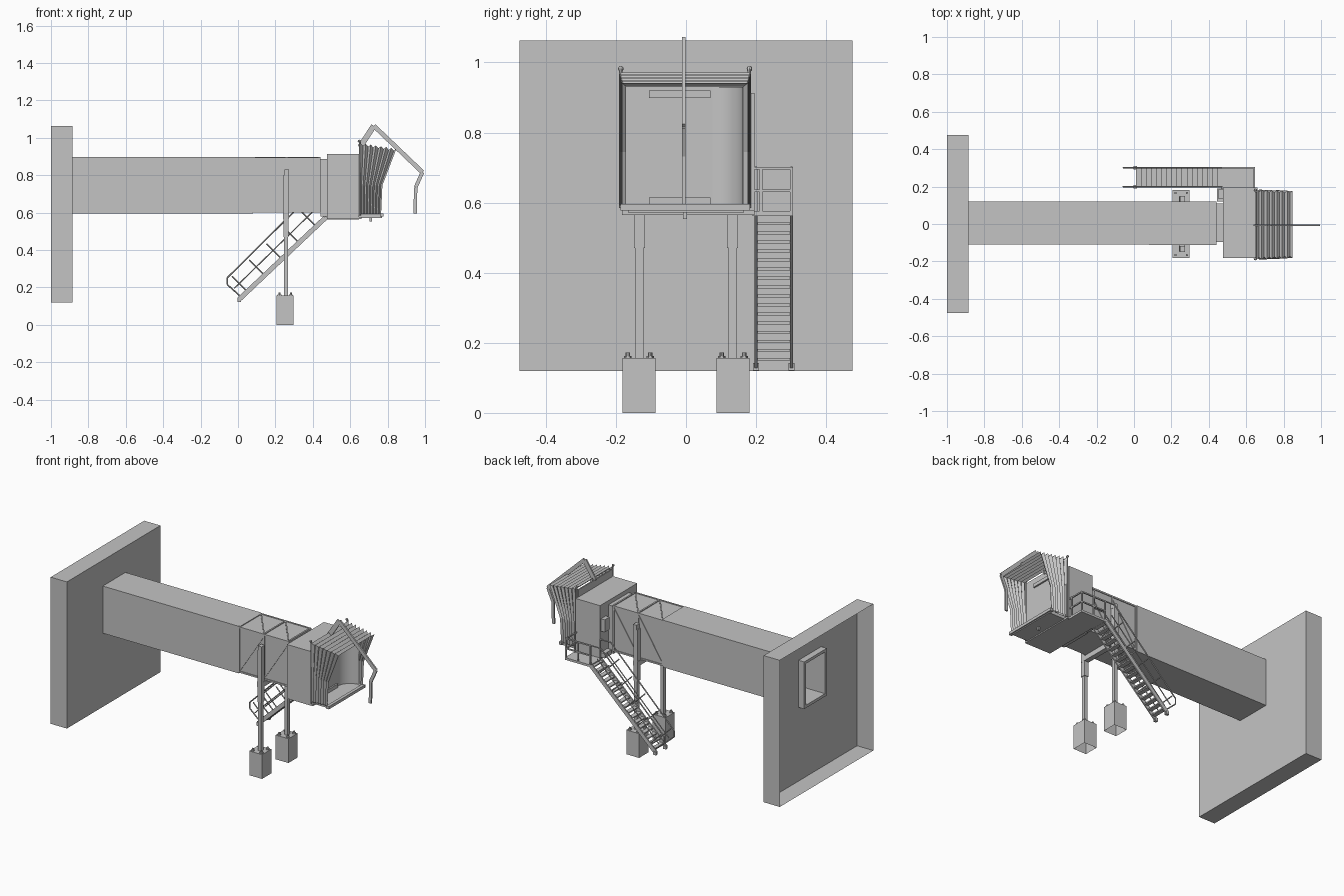
import bpy, bmesh, math
from mathutils import Vector, Matrix

if "Cube" in bpy.data.objects:
    bpy.data.objects.remove(bpy.data.objects["Cube"])

grey = bpy.data.materials.new("mid grey")
grey.diffuse_color = (0.55, 0.55, 0.55, 1)
grey.use_nodes = True
grey.node_tree.nodes["Principled BSDF"].inputs["Base Color"].default_value = grey.diffuse_color


def finish(name, bm, smooth=False):
    me = bpy.data.meshes.new(name)
    bm.to_mesh(me)
    bm.free()
    me.materials.append(grey)
    ob = bpy.data.objects.new(name, me)
    bpy.context.collection.objects.link(ob)
    if smooth:
        for p in me.polygons:
            p.use_smooth = True
    return ob


def add_box(bm, x0, x1, y0, y1, z0, z1, no_bottom=False):
    m = Matrix.Translation(((x0 + x1) / 2, (y0 + y1) / 2, (z0 + z1) / 2)) @ \
        Matrix.Diagonal((x1 - x0, y1 - y0, z1 - z0, 1))
    vs = bmesh.ops.create_cube(bm, size=1, matrix=m)["verts"]
    if no_bottom:
        fs = [f for f in {f for v in vs for f in v.link_faces}
              if f.calc_center_median().z < z0 + 1e-5]
        bmesh.ops.delete(bm, geom=fs, context='FACES_ONLY')


def add_bar(bm, p, q, w, h):
    """Rectangular bar from p to q."""
    p, q = Vector(p), Vector(q)
    rot = (q - p).to_track_quat('X', 'Z').to_matrix().to_4x4()
    m = Matrix.Translation((p + q) / 2) @ rot @ Matrix.Diagonal(((q - p).length, w, h, 1))
    bmesh.ops.create_cube(bm, size=1, matrix=m)


def add_rod(bm, p, q, r, n=8):
    p, q = Vector(p), Vector(q)
    rot = (q - p).to_track_quat('Z', 'Y').to_matrix().to_4x4()
    bmesh.ops.create_cone(bm, cap_ends=True, segments=n, radius1=r, radius2=r,
                          depth=(q - p).length, matrix=Matrix.Translation((p + q) / 2) @ rot)


def box(name, *a):
    bm = bmesh.new()
    add_box(bm, *a)
    return finish(name, bm)


def loft(name, loops, cap_end=False):
    """Skin a row of rectangles (x, y0, y1, z0, z1)."""
    bm = bmesh.new()
    rows = [[bm.verts.new((x, y, z)) for y, z in ((a, c), (b, c), (b, d), (a, d))]
            for x, a, b, c, d in loops]
    for r, s in zip(rows, rows[1:]):
        for i in range(4):
            j = (i + 1) % 4
            bm.faces.new((r[i], s[i], s[j], r[j])[::-1])
    if cap_end:
        bm.faces.new(rows[-1])
    return finish(name, bm)


# terminal wall: shell open at the back, with the tunnel doorway frame
W = (-0.475, 0.475, 0.12, 1.063)
T = (-0.11, 0.12, 0.594, 0.897)
D = (-0.092, 0.102, 0.612, 0.879)
loft("terminal_wall", [(-1, *W), (-0.885, *W), (-0.885, *T)])
loft("doorway_frame", [(-0.885, *T), (-0.925, *T), (-0.925, *D), (0.05, *D)])

# main tunnel, telescoping inner tunnel and short collar
I = (-0.106, 0.114, 0.6, 0.892)
C = (-0.097, 0.11, 0.58, 0.886)
loft("tunnel", [(-0.885, *T), (0.08, *T), (0.08, *I), (0.44, *I), (0.44, *C), (0.476, *C)], True)

# truss bars on the inner tunnel
bm = bmesh.new()
w = 0.01
xs = (0.085, 0.26, 0.435)
for y in (I[0], I[1]):
    for z in (I[2] + 0.005, I[3] - 0.002):
        add_bar(bm, (0.08, y, z), (0.44, y, z), w, w)
    for x in xs:
        add_box(bm, x - w / 2, x + w / 2, y - w / 2, y + w / 2, I[2], I[3])
    for a, b in zip(xs, xs[1:]):
        add_bar(bm, (a, y, I[2] + 0.01), (b, y, I[3] - 0.01), w * 0.8, w * 0.8)
for x in xs:
    add_bar(bm, (x, I[0], I[3]), (x, I[1], I[3]), w, w)
for a, b in zip(xs, xs[1:]):
    add_bar(bm, (a, I[1], I[3]), (b, I[0], I[3]), w * 0.8, w * 0.8)
finish("tunnel_truss", bm)

# cabin and its fittings
box("cabin", 0.475, 0.648, -0.182, 0.195, 0.575, 0.913)
box("cabin_floor", 0.475, 0.66, -0.182, 0.195, 0.565, 0.577)
box("control_box", 0.448, 0.476, 0.137, 0.185, 0.745, 0.825)
box("cabin_bracket", 0.445, 0.476, 0.12, 0.19, 0.58, 0.61)

# hood: pleated arches fanning outward at the top
bm = bmesh.new()
rows = []
N = 15
for i in range(N):
    t = i / (N - 1)
    dip = 0.013 * (i % 2)
    hw = 0.188 - 0.008 * t - dip
    zt = 0.972 - 0.03 * t - dip
    xb, xk, xt = 0.652 + 0.113 * t, 0.652 + 0.12 * t, 0.655 + 0.192 * t
    side = ((xb, 0.592), (xk, 0.745), (xt, zt))
    pts = [(x, -0.003 + hw, z) for x, z in side] + [(x, -0.003 - hw, z) for x, z in side[::-1]]
    rows.append([bm.verts.new(p) for p in pts])
for r, s in zip(rows, rows[1:]):
    for k in range(5):
        bm.faces.new((r[k], s[k], s[k + 1], r[k + 1])[::-1])
finish("hood_pleats", bm)

bm = bmesh.new()
add_box(bm, 0.646, 0.654, -0.178, 0.172, 0.59, 0.96)
add_box(bm, 0.654, 0.664, -0.105, 0.07, 0.898, 0.92)
add_box(bm, 0.654, 0.664, -0.105, 0.07, 0.59, 0.615)
finish("hood_back_panel", bm)

# curved inner curtain on one side of the hood
bm = bmesh.new()
prev = None
for i in range(9):
    a = math.pi / 2 * i / 8
    x, y = 0.656 + 0.09 * (1 - math.cos(a)), 0.075 + 0.088 * math.sin(a)
    cur = (bm.verts.new((x, y, 0.595)), bm.verts.new((x, y, 0.93)))
    if prev:
        bm.faces.new((prev[0], prev[1], cur[1], cur[0]))
    prev = cur
finish("hood_curtain", bm, True)

# hood floor, bumper and sensor
bm = bmesh.new()
add_box(bm, 0.645, 0.77, -0.165, 0.165, 0.572, 0.592)
add_box(bm, 0.758, 0.778, -0.187, 0.182, 0.578, 0.596)
add_box(bm, 0.703, 0.716, -0.008, 0.003, 0.553, 0.573)
finish("hood_floor", bm)

# hood corner posts with lamps
bm = bmesh.new()
for y in (-0.186, 0.181):
    add_rod(bm, (0.652, y, 0.585), (0.652, y, 0.98), 0.005)
    bmesh.ops.create_uvsphere(bm, u_segments=8, v_segments=6, radius=0.008,
                              matrix=Matrix.Translation((0.648, y, 0.982)))
finish("hood_posts", bm)

# boom arm over the hood
bm = bmesh.new()
path = [(0.652, 0.95), (0.726, 1.064), (0.986, 0.816), (0.95, 0.735), (0.947, 0.595)]
for (a, b), (c, d), h in zip(path, path[1:], (0.03, 0.024, 0.02, 0.018)):
    add_bar(bm, (a, -0.007, b), (c, -0.007, d), 0.01, h)
finish("boom_arm", bm)

# support legs with footings and anchor bolts
for name, s in (("right", 1), ("left", -1)):
    bm = bmesh.new()
    y0, y1 = sorted((s * 0.087, s * 0.181))
    add_box(bm, 0.207, 0.298, y0, y1, 0, 0.156, True)
    finish(name + "_footing", bm)
    bm = bmesh.new()
    y0, y1 = sorted((s * 0.121, s * 0.146))
    add_box(bm, 0.246, 0.267, y0, y1, 0.155, 0.48)
    y0, y1 = sorted((s * 0.117, s * 0.149))
    add_box(bm, 0.242, 0.271, y0, y1, 0.47, 0.8)
    add_box(bm, 0.248, 0.272, y0, y1, 0.8, 0.83)
    finish(name + "_leg", bm)
    bm = bmesh.new()
    for x in (0.222, 0.283):
        for y in (0.102, 0.166):
            add_rod(bm, (x, s * y, 0.155), (x, s * y, 0.163), 0.011, 6)
            add_rod(bm, (x, s * y, 0.155), (x, s * y, 0.172), 0.006, 8)
    finish(name + "_bolts", bm)
box("leg_crossbeam", 0.24, 0.272, -0.148, 0.148, 0.565, 0.597)

# service stair: stringers, treads, feet
bm = bmesh.new()
ya, yb = 0.2, 0.301
p0, p1 = Vector((0.005, 0, 0.135)), Vector((0.468, 0, 0.573))
for y in (ya, yb):
    o = Vector((0, y, 0))
    add_bar(bm, p0 + o, p1 + o, 0.008, 0.026)
    add_box(bm, -0.003, 0.016, y - 0.009, y + 0.009, 0.121, 0.142)
n = 17
for i in range(n):
    p = p0.lerp(p1, (i + 0.7) / n)
    add_box(bm, p.x - 0.014, p.x + 0.014, ya, yb, p.z - 0.004, p.z + 0.004)
finish("stair", bm)

# stair handrails with slanted posts and rounded lower end
bm = bmesh.new()
r = 0.004
for y in (ya, yb):
    top = [(0.01, 0.155), (-0.057, 0.215), (-0.057, 0.252), (0.395, 0.7), (0.47, 0.7)]
    for a, b in zip(top, top[1:]):
        add_rod(bm, (a[0], y, a[1]), (b[0], y, b[1]), r)
    add_rod(bm, (-0.02, y, 0.195), (0.42, y, 0.625), r * 0.8)
    for i in range(5):
        x = 0.03 + 0.092 * i + 0.02
        z = p0.z + (x - p0.x) * 0.946
        add_rod(bm, (x, y, z), (x - 0.082, y, z + 0.082), r * 0.9)
finish("stair_handrails", bm)

# landing and its guard rails
box("landing", 0.465, 0.648, 0.19, 0.306, 0.562, 0.576)
bm = bmesh.new()
for z in (0.634, 0.698):
    add_bar(bm, (0.465, yb, z), (0.645, yb, z), 0.008, 0.008)
    add_bar(bm, (0.642, 0.19, z), (0.642, yb, z), 0.008, 0.008)
for x, y in ((0.47, yb), (0.556, yb), (0.642, yb), (0.642, 0.214), (0.47, ya)):
    add_box(bm, x - 0.004, x + 0.004, y - 0.004, y + 0.004, 0.57, 0.702)
finish("landing_rails", bm)
